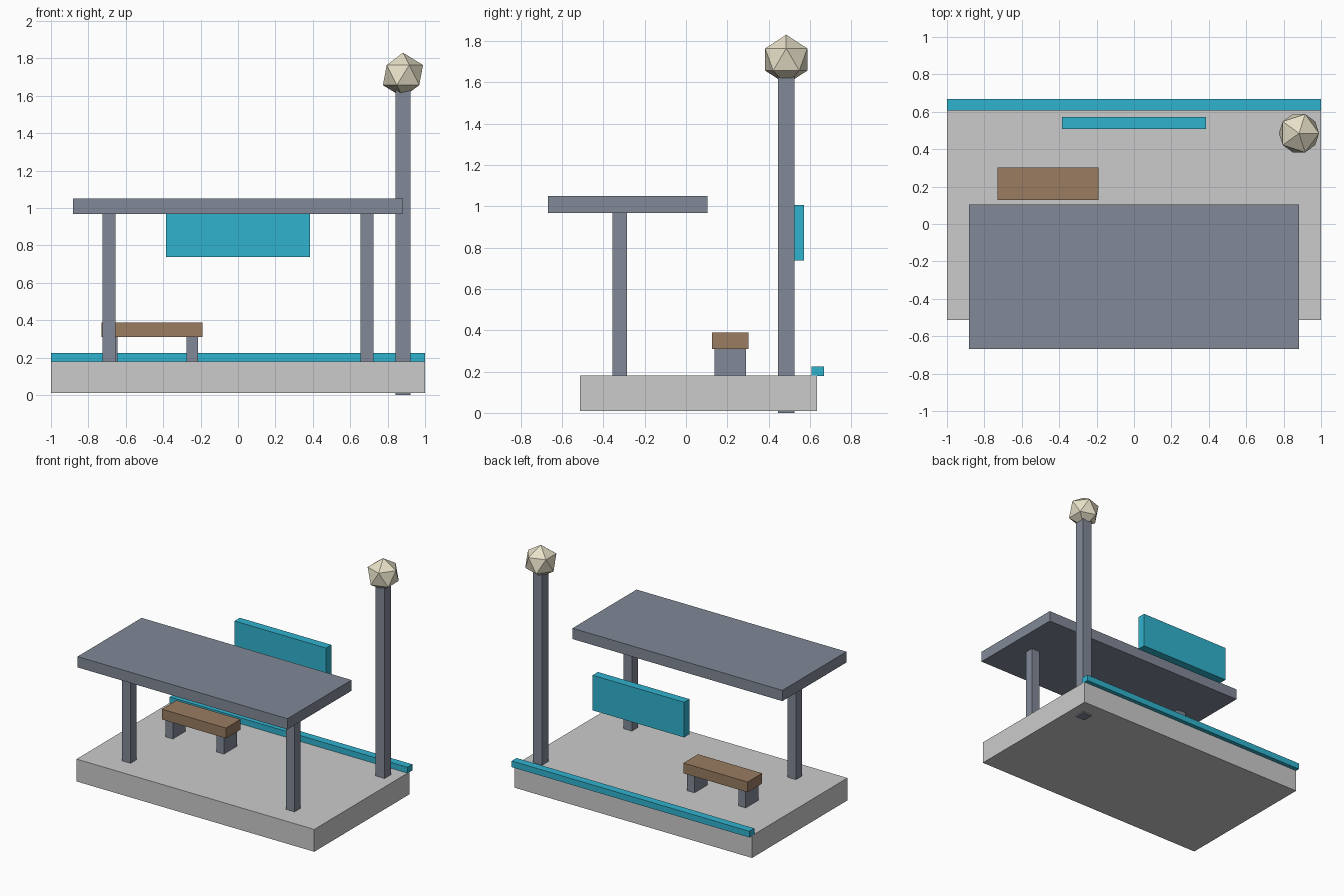
import bpy

if "Cube" in bpy.data.objects:
    bpy.data.objects.remove(bpy.data.objects["Cube"])


def material(name, rgb):
    m = bpy.data.materials.new(name)
    m.diffuse_color = (*rgb, 1)
    m.use_nodes = True
    m.node_tree.nodes["Principled BSDF"].inputs["Base Color"].default_value = m.diffuse_color
    return m


CONCRETE = material("concrete", (0.56, 0.56, 0.57))
STEEL = material("steel", (0.22, 0.25, 0.31))
TEAL = material("teal", (0.03, 0.45, 0.62))
WOOD = material("wood", (0.32, 0.20, 0.12))
GLOW = material("glow", (0.80, 0.75, 0.58))


def box(name, x, y, z, mat):
    """Box spanning the (min, max) range on each axis."""
    spans = (x, y, z)
    bpy.ops.mesh.primitive_cube_add(size=1, location=[(a + b) / 2 for a, b in spans])
    ob = bpy.context.object
    ob.name = name
    ob.scale = [b - a for a, b in spans]
    bpy.ops.object.transform_apply(location=False, rotation=False, scale=True)
    ob.data.materials.append(mat)
    return ob


# Platform with a coloured edge strip along the back
box("platform", (-1, 1), (-0.512, 0.635), (0.01, 0.18), CONCRETE)
box("edge_strip", (-1, 1), (0.608, 0.667), (0.178, 0.225), TEAL)

# Canopy on two posts
box("canopy", (-0.883, 0.883), (-0.667, 0.103), (0.968, 1.05), STEEL)
for side, cx in (("left", -0.69), ("right", 0.69)):
    box(f"{side}_canopy_post", (cx - 0.035, cx + 0.035), (-0.356, -0.286), (0.17, 0.975), STEEL)

# Bench
box("bench_seat", (-0.73, -0.19), (0.127, 0.302), (0.31, 0.388), WOOD)
for side, cx in (("left", -0.675), ("right", -0.245)):
    box(f"{side}_bench_leg", (cx - 0.031, cx + 0.031), (0.137, 0.291), (0.17, 0.315), STEEL)

# Hanging sign panel
box("sign_panel", (-0.385, 0.385), (0.508, 0.572), (0.738, 1.005), TEAL)

# Lamp: tall square pole with a faceted globe
box("lamp_pole", (0.843, 0.921), (0.446, 0.524), (0.0, 1.66), STEEL)
bpy.ops.mesh.primitive_ico_sphere_add(subdivisions=1, radius=0.12, location=(0.882, 0.485, 1.71))
lamp = bpy.context.object
lamp.name = "lamp_globe"
lamp.data.materials.append(GLOW)
